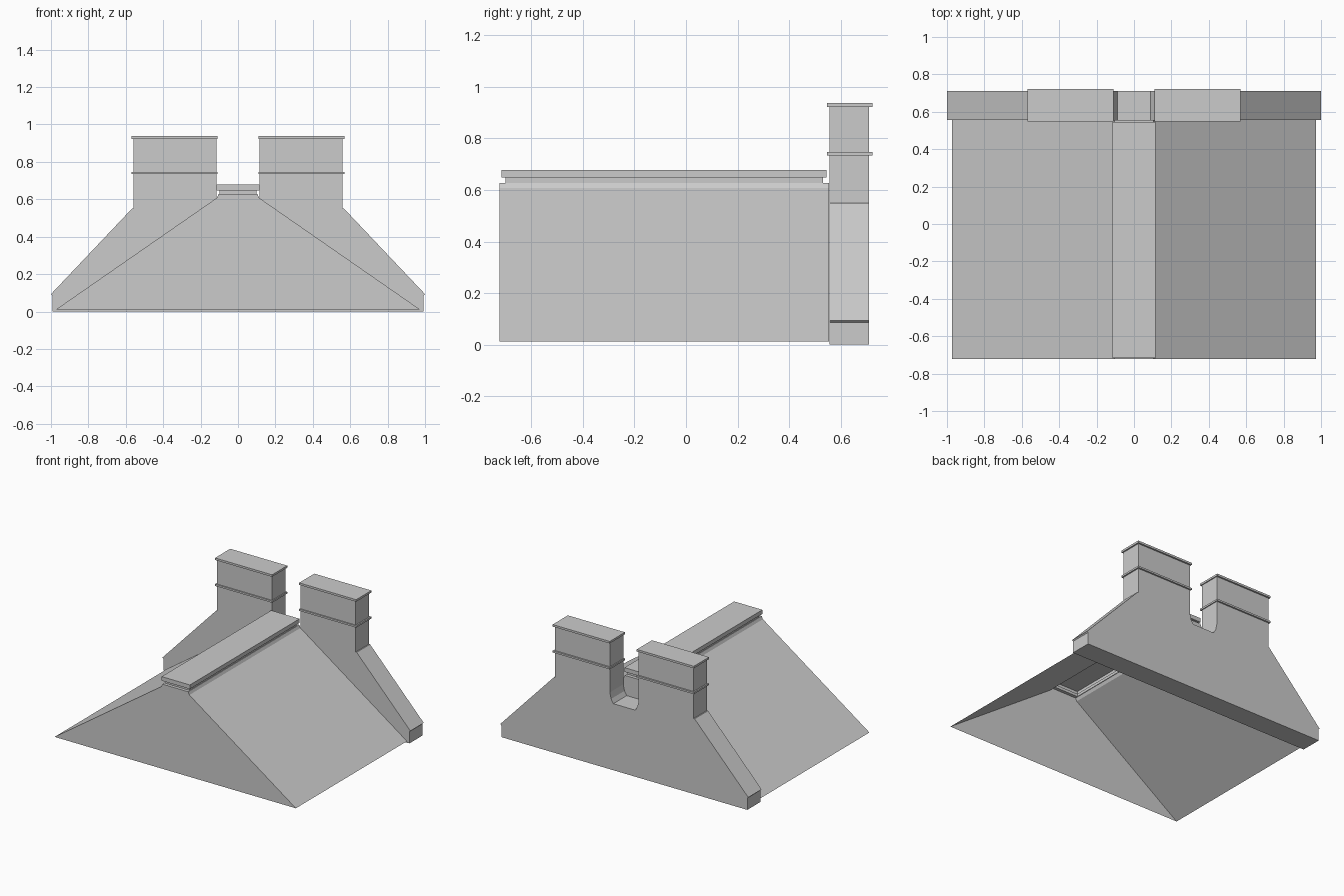
import bpy, bmesh

if "Cube" in bpy.data.objects:
    bpy.data.objects.remove(bpy.data.objects["Cube"])


def finish(name, bm):
    bmesh.ops.recalc_face_normals(bm, faces=bm.faces[:])
    mesh = bpy.data.meshes.new(name)
    bm.to_mesh(mesh)
    bm.free()
    obj = bpy.data.objects.new(name, mesh)
    bpy.context.collection.objects.link(obj)
    return obj


def extrude_outline(name, outline, y0, y1):
    """Solid made from an x-z outline swept along y."""
    bm = bmesh.new()
    face = bm.faces.new([bm.verts.new((x, y0, z)) for x, z in outline])
    ext = bmesh.ops.extrude_face_region(bm, geom=[face])
    moved = [g for g in ext["geom"] if isinstance(g, bmesh.types.BMVert)]
    bmesh.ops.translate(bm, verts=moved, vec=(0, y1 - y0, 0))
    return finish(name, bm)


def loft_rectangles(name, levels):
    """Shell through stacked rectangles, open below and closed on top."""
    bm = bmesh.new()
    rings = [[bm.verts.new(p) for p in ((-w, y0, z), (w, y0, z), (w, y1, z), (-w, y1, z))]
             for w, y0, y1, z in levels]
    for low, high in zip(rings, rings[1:]):
        for i in range(4):
            j = (i + 1) % 4
            bm.faces.new((low[i], low[j], high[j], high[i]))
    bm.faces.new(rings[-1])
    return finish(name, bm)


def box(name, x0, x1, y0, y1, z0, z1):
    return extrude_outline(name, [(x0, z0), (x1, z0), (x1, z1), (x0, z1)], y0, y1)


# Hollow roof with stepped ridge: half width, front y, back y, height
loft_rectangles("roof", [
    (0.973, -0.723, 0.556, 0.011),
    (0.114, -0.723, 0.556, 0.607),
    (0.104, -0.723, 0.556, 0.628),
    (0.100, -0.700, 0.531, 0.628),
    (0.100, -0.700, 0.531, 0.648),
    (0.114, -0.717, 0.546, 0.648),
    (0.114, -0.717, 0.546, 0.678),
])

# Gable wall with two chimney stacks and a notch between them
half = [(0.992, 0), (0.992, 0.086), (1.0, 0.093), (0.567, 0.55), (0.559, 0.55),
        (0.559, 0.93), (0.116, 0.93), (0.116, 0.56), (0.106, 0.515), (0.088, 0.485)]
extrude_outline("gable_wall", half + [(-x, z) for x, z in reversed(half)], 0.557, 0.711)

# Projecting band and cap on each chimney
for side, s in (("left", -1), ("right", 1)):
    for part, z0, z1 in (("band", 0.734, 0.747), ("cap", 0.923, 0.938)):
        xs = sorted((s * 0.109, s * 0.569))
        box(f"chimney_{part}_{side}", *xs, 0.548, 0.723, z0, z1)
